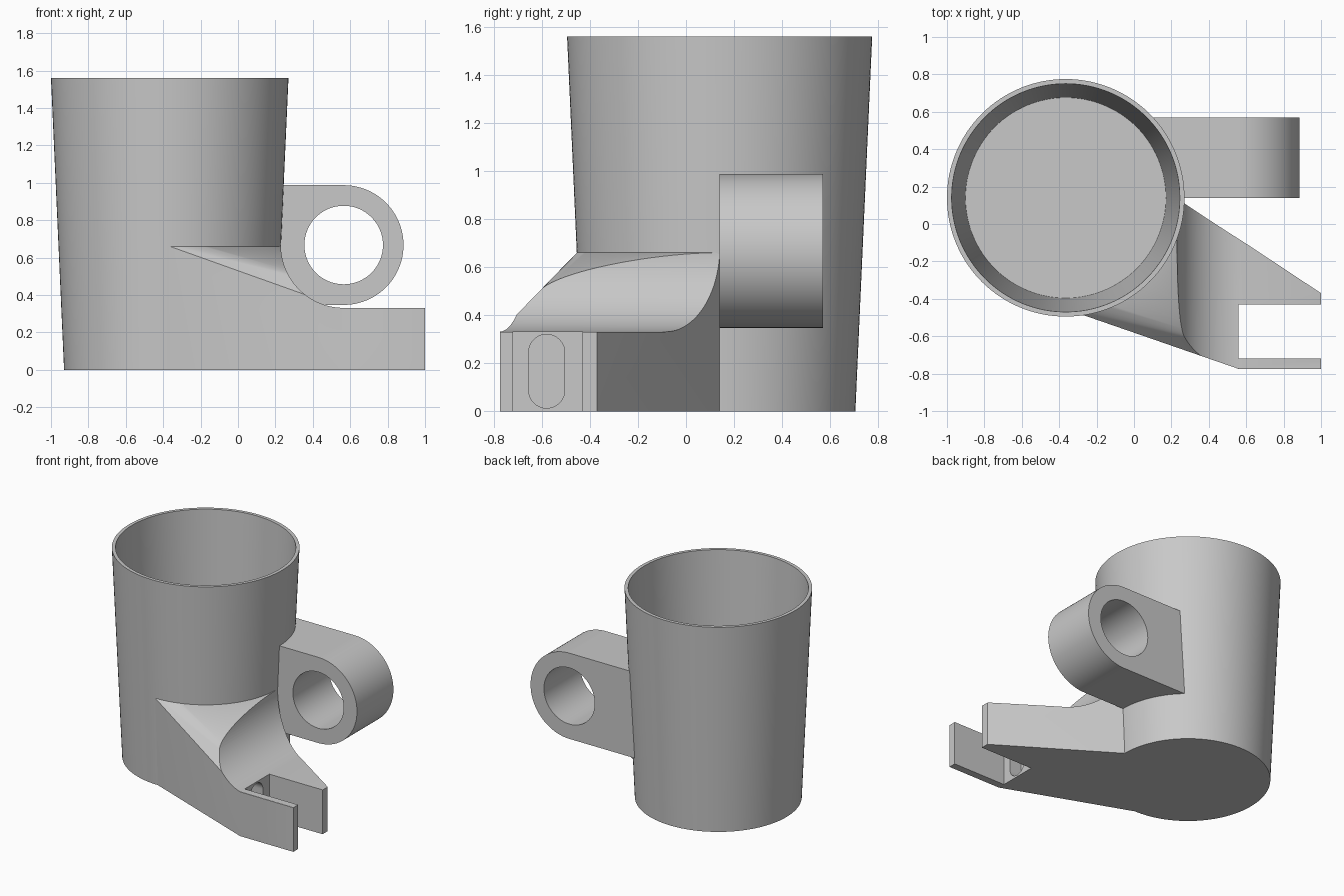
import bpy, bmesh, math
from mathutils import Vector

cube = bpy.data.objects.get("Cube")
if cube:
    bpy.data.objects.remove(cube, do_unlink=True)

SEGS = 128
CX, CY = -0.365, 0.14            # cup axis
HEIGHT, R_LOW, R_HIGH = 1.56, 0.565, 0.635
RING_X, RING_Z = 0.565, 0.667    # ring axis, running along y
RING_R, BORE_R, FILLET_R = 0.32, 0.21, 0.336
SHELF_Z = 0.33

grey = bpy.data.materials.new("plain grey")
grey.use_nodes = True
colour = (0.58, 0.58, 0.58, 1)
grey.diffuse_color = colour
grey.node_tree.nodes["Principled BSDF"].inputs["Base Color"].default_value = colour


def cup_radius(z):
    return R_LOW + (R_HIGH - R_LOW) * z / HEIGHT


def finish(name, bm):
    bmesh.ops.recalc_face_normals(bm, faces=bm.faces[:])
    mesh = bpy.data.meshes.new(name)
    bm.to_mesh(mesh)
    bm.free()
    mesh.materials.append(grey)
    obj = bpy.data.objects.new(name, mesh)
    bpy.context.collection.objects.link(obj)
    return obj


def prism(name, outline, direction):
    """Extrude a closed planar outline along a direction."""
    bm = bmesh.new()
    face = bm.faces.new([bm.verts.new(p) for p in outline])
    new = bmesh.ops.extrude_face_region(bm, geom=[face])["geom"]
    bmesh.ops.translate(bm, vec=Vector(direction),
                        verts=[v for v in new if isinstance(v, bmesh.types.BMVert)])
    return finish(name, bm)


def box(name, x, y, z):
    outline = [(x[0], y[0], z[0]), (x[1], y[0], z[0]), (x[1], y[1], z[0]), (x[0], y[1], z[0])]
    return prism(name, outline, (0, 0, z[1] - z[0]))


def lathe(name, profile):
    """Spin an (r, z) profile about the cup axis."""
    bm = bmesh.new()
    verts = [bm.verts.new((CX + r, CY, z)) for r, z in profile]
    edges = [bm.edges.new(pair) for pair in zip(verts, verts[1:])]
    bmesh.ops.spin(bm, geom=verts + edges, cent=(CX, CY, 0), axis=(0, 0, 1),
                   angle=math.tau, steps=SEGS, use_duplicate=False)
    bmesh.ops.remove_doubles(bm, verts=bm.verts[:], dist=1e-5)
    return finish(name, bm)


def arc(cx, cy, r, start, end, steps):
    angles = [start + (end - start) * i / steps for i in range(steps + 1)]
    return [(cx + r * math.cos(a), cy + r * math.sin(a)) for a in angles]


def cut(obj, *cutters):
    bpy.context.view_layer.objects.active = obj
    for cutter in cutters:
        cutter.hide_render = True
        mod = obj.modifiers.new("cut", "BOOLEAN")
        mod.operation, mod.solver, mod.object = "DIFFERENCE", "EXACT", cutter
        bpy.ops.object.modifier_apply(modifier=mod.name)


# Tapered cup with a thin wall and floor
cup = lathe("cup", [(0, 0), (R_LOW, 0), (R_HIGH, HEIGHT), (0.61, HEIGHT), (0.536, 0.03), (0, 0.03)])

# Core that keeps the attached parts out of the cup
core = lathe("cup_core", [(0, -0.1), (cup_radius(-0.1) - 0.012, -0.1),
                          (cup_radius(1.3) - 0.012, 1.3), (0, 1.3)])

# Bracket: hull of a quarter of the cup base and the clip block
bm = bmesh.new()
for z in (0, 0.66):
    bm.verts.new((CX, CY, z))
    for x, y in arc(CX, CY, cup_radius(z), -math.pi / 2, 0, SEGS // 4):
        bm.verts.new((x, y, z))
for x in (0.56, 1.0):
    for y in (-0.775, -0.37):
        for z in (0, SHELF_Z):
            bm.verts.new((x, y, z))
hull = bmesh.ops.convex_hull(bm, input=bm.verts[:])
loose = {g for g in hull["geom_interior"] + hull["geom_unused"] if isinstance(g, bmesh.types.BMVert)}
bmesh.ops.delete(bm, geom=list(loose), context="VERTS")
bracket = finish("bracket", bm)

# Round clearance and flat shelf above the clip, as one cutter
scoop_line = arc(RING_X, RING_Z, FILLET_R, math.pi, math.pi * 1.5, 32)
scoop_line += [(1.2, RING_Z - FILLET_R), (1.2, 0.9), (RING_X - FILLET_R, 0.9)]
scoop = prism("scoop_cutter", [(x, -1, z) for x, z in scoop_line], (0, 2, 0))

# Clip opening and the rounded slot in its back wall
notch = box("notch_cutter", (0.56, 1.2), (-0.72, -0.43), (-0.1, 0.6))
slot_line = arc(-0.58, 0.245, 0.075, 0, math.pi, 20) + arc(-0.58, 0.088, 0.075, math.pi, math.tau, 20)
slot = prism("slot_cutter", [(0.46, y, z) for y, z in slot_line], (0.2, 0, 0))
cut(bracket, scoop, notch, slot, core)

# Side ring on a solid neck
lug_line = arc(RING_X, RING_Z, RING_R, -math.pi / 2, math.pi / 2, 48)
lug_line += [(-0.2, RING_Z + RING_R), (-0.2, RING_Z - RING_R)]
ring = prism("side_ring", [(x, 0.14, z) for x, z in lug_line], (0, 0.43, 0))
bore_line = arc(RING_X, RING_Z, BORE_R, 0, math.tau, 64)[:-1]
bore = prism("bore_cutter", [(x, 0, z) for x, z in bore_line], (0, 0.8, 0))
cut(ring, bore, core)

for helper in (core, scoop, notch, slot, bore):
    bpy.data.objects.remove(helper, do_unlink=True)

# Smooth curved walls, keep the edges crisp
bpy.ops.object.select_all(action="DESELECT")
for part in (cup, bracket, ring):
    part.select_set(True)
bpy.context.view_layer.objects.active = cup
bpy.ops.object.shade_smooth_by_angle(angle=math.radians(25))
